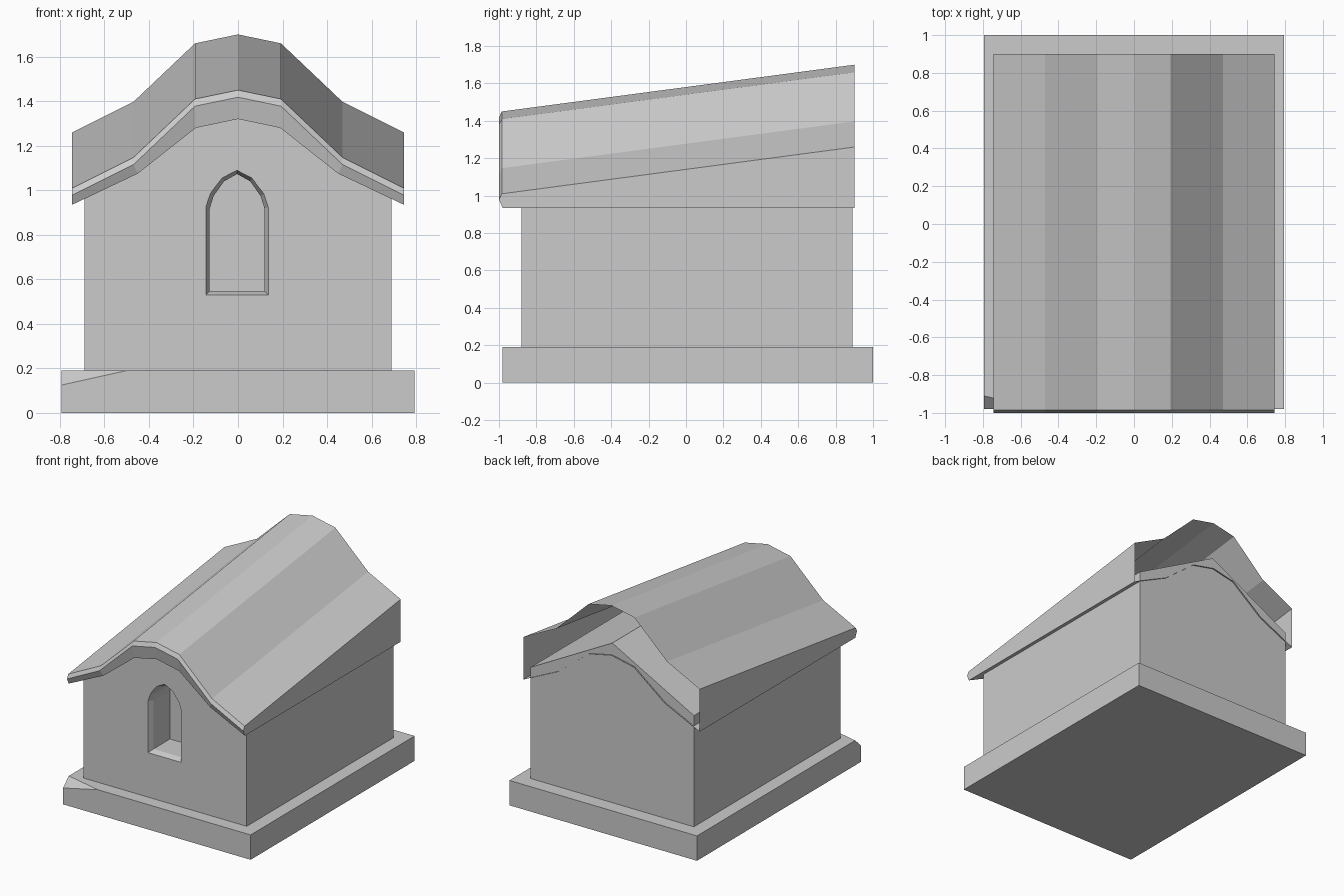
import bpy, bmesh

if "Cube" in bpy.data.objects:
    bpy.data.objects.remove(bpy.data.objects["Cube"])


def loft(name, rings, closed=True, caps=True):
    """Skin consecutive rings of points; optional end caps."""
    bm = bmesh.new()
    loops = [[bm.verts.new(p) for p in ring] for ring in rings]
    n = len(rings[0])
    for a, b in zip(loops, loops[1:]):
        for i in range(n if closed else n - 1):
            j = (i + 1) % n
            bm.faces.new((a[i], a[j], b[j], b[i]))
    if caps:
        bm.faces.new(loops[0][::-1])
        bm.faces.new(loops[-1])
    bmesh.ops.recalc_face_normals(bm, faces=bm.faces)
    return finish(name, bm)


def finish(name, bm):
    mesh = bpy.data.meshes.new(name)
    bm.to_mesh(mesh)
    bm.free()
    ob = bpy.data.objects.new(name, mesh)
    bpy.context.collection.objects.link(ob)
    return ob


def mirrored(half):
    """Full profile from a half profile running from eave to centre."""
    return [(-x, z) for x, z in half] + [(x, z) for x, z in half[-2::-1]]


def at_y(profile, y, dz=0.0):
    return [(x, y, z + dz) for x, z in profile]


# Plinth with one chipped front corner
X, Y0, Y1, H = 0.793, -0.98, 1.0, 0.19
bm = bmesh.new()
pts = [(-X, Y0, 0), (X, Y0, 0), (X, Y1, 0), (-X, Y1, 0),
       (X, Y0, H), (X, Y1, H), (-X, Y1, H),
       (-X, Y0, 0.125), (-0.5, Y0, H), (-X, -0.91, H)]
bmesh.ops.convex_hull(bm, input=[bm.verts.new(p) for p in pts])
bmesh.ops.dissolve_limit(bm, angle_limit=0.01, verts=bm.verts, edges=bm.edges)
finish("plinth", bm)

# House body with a pitched top hidden under the roof
gable = [(-0.69, H), (-0.69, 1.04), (0, 1.41), (0.69, 1.04), (0.69, H)]
body = loft("body", [at_y(gable, -0.88), at_y(gable, 0.89)])

# Arched niche with a bevelled rim
arch = mirrored([(0.14, 0.53), (0.14, 0.925), (0.12, 0.985), (0.067, 1.055), (0, 1.09)])


def inset(d, y):
    return [(-0.004 + x * (1 - d / 0.14), y, 0.81 + (z - 0.81) * (1 - d / 0.28))
            for x, z in arch]


cutter = loft("niche_cutter", [inset(-0.017, -0.92), inset(0.017, -0.84), inset(0.017, -0.64)])
cutter.hide_render = True
cutter.hide_viewport = True
cut = body.modifiers.new("niche", 'BOOLEAN')
cut.operation = 'DIFFERENCE'
cut.solver = 'EXACT'
cut.object = cutter

# Roof shell: rising top sheet, rounded front lip, level underside, open back
top = mirrored([(0.745, 1.01), (0.47, 1.147), (0.193, 1.41), (0, 1.45)])
bottom = mirrored([(0.745, 0.935), (0.45, 1.075), (0.19, 1.28), (0, 1.32)])
rings = [at_y(top, 0.90, 0.25), at_y(top, -0.985), at_y(top, -1.0, -0.032),
         at_y(bottom, -0.98), at_y(bottom, 0.90)]
roof = loft("roof", rings, closed=False, caps=False)

# Side walls of the roof shell
bm = bmesh.new()
bm.from_mesh(roof.data)
bm.verts.ensure_lookup_table()
n = len(top)
for end in (0, n - 1):
    bm.faces.new([bm.verts[k * n + end] for k in range(len(rings))])
bmesh.ops.recalc_face_normals(bm, faces=bm.faces)
bm.to_mesh(roof.data)
bm.free()
